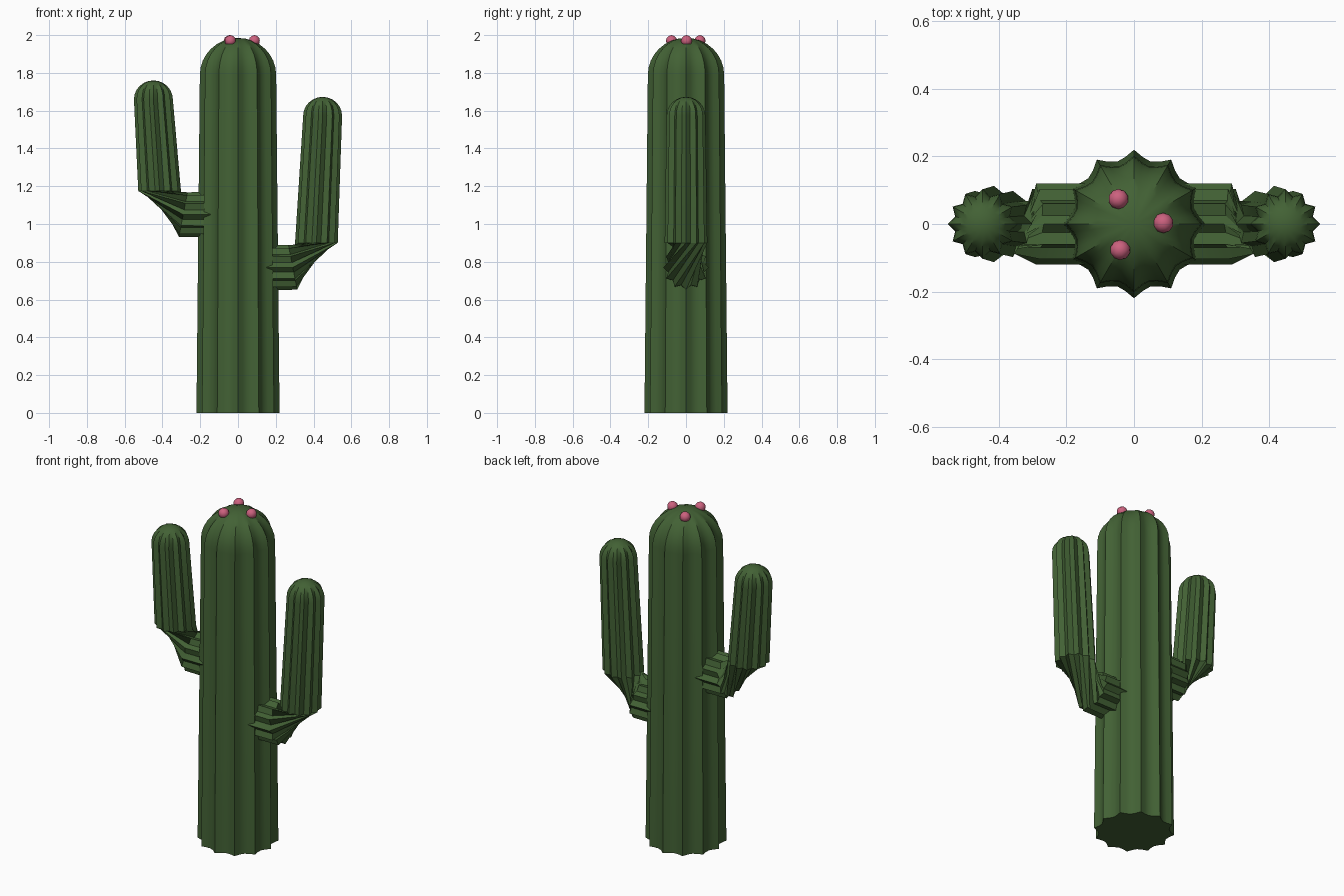
import bpy, bmesh, math
from mathutils import Vector

if "Cube" in bpy.data.objects:
    bpy.data.objects.remove(bpy.data.objects["Cube"])

RIBS = 12


def material(name, rgb):
    m = bpy.data.materials.new(name)
    m.diffuse_color = (*rgb, 1)
    m.use_nodes = True
    m.node_tree.nodes["Principled BSDF"].inputs["Base Color"].default_value = m.diffuse_color
    return m


GREEN = material("cactus_green", (0.055, 0.12, 0.035))
PINK = material("flower_pink", (0.6, 0.12, 0.21))


def finish(bm, name, mat, angle):
    bmesh.ops.recalc_face_normals(bm, faces=bm.faces)
    me = bpy.data.meshes.new(name)
    bm.to_mesh(me)
    bm.free()
    me.materials.append(mat)
    ob = bpy.data.objects.new(name, me)
    bpy.context.collection.objects.link(ob)
    bpy.ops.object.select_all(action='DESELECT')
    ob.select_set(True)
    bpy.context.view_layer.objects.active = ob
    bpy.ops.object.shade_smooth_by_angle(angle=math.radians(angle))
    return ob


def ribbed_tube(name, rings, tip, side, seg, depth):
    """Loft fluted rings (x, z, radius, path pitch, twist, flute strength) closed by a tip."""
    bm = bmesh.new()
    n = RIBS * seg
    loops = []
    for x, z, rad, pitch, twist, strength in rings:
        p = math.radians(pitch)
        out = Vector((math.sin(p), 0, -math.cos(p)))
        front = Vector((0, -1, 0))
        loop = []
        for i in range(n):
            a = 2 * math.pi * i / n
            r = rad * (1 - depth * strength * abs(math.sin(a * RIBS / 2)))
            a += math.radians(twist)
            co = Vector((x, 0, z)) + r * (math.cos(a) * out + math.sin(a) * front)
            co.x *= side
            loop.append(bm.verts.new(co))
        loops.append(loop)
    for lo, hi in zip(loops, loops[1:]):
        for i in range(n):
            j = (i + 1) % n
            bm.faces.new((lo[i], lo[j], hi[j], hi[i]))
    bm.faces.new(loops[0][::-1])
    top = bm.verts.new((tip[0] * side, 0, tip[1]))
    for i in range(n):
        bm.faces.new((loops[-1][i], loops[-1][(i + 1) % n], top))
    return finish(bm, name, GREEN, 30)


def dome(x, z, rad, height, twist, steps):
    """Rings of a rounded cap, flutes fading towards the pole."""
    rings = []
    for k in range(steps):
        t = math.pi / 2 * k / steps
        rings.append((x, z + height * math.sin(t), rad * math.cos(t), 90, twist, math.cos(t)))
    return rings


# trunk
ribbed_tube("trunk", [(0, 0, 0.22, 90, 0, 1)] + dome(0, 1.79, 0.202, 0.195, 0, 8),
            (0, 1.985), 1, 4, 0.13)


# arms: horizontal stub, twisted elbow, upright column with rounded cap
def arm(name, side, z_stub, z_elbow, z_cap):
    rings = [(0.1, z_stub, 0.12, 0, 0, 1),
             (0.29, z_stub, 0.12, 11, 0, 1),
             (0.415, z_elbow, 0.113, 90, -90, 1)]
    rings += dome(0.448, z_cap, 0.103, 0.1, -90, 6)
    ribbed_tube(name, rings, (0.448, z_cap + 0.1), side, 2, 0.18)


arm("right_arm", 1, 0.77, 0.9, 1.573)
arm("left_arm", -1, 1.05, 1.175, 1.66)

# flower buds on the crown
for k in range(3):
    a = math.radians(120 * k + 2)
    bm = bmesh.new()
    bmesh.ops.create_icosphere(bm, subdivisions=2, radius=0.03)
    bmesh.ops.translate(bm, verts=bm.verts,
                        vec=(0.087 * math.cos(a), 0.087 * math.sin(a), 1.97))
    finish(bm, f"flower_{k + 1}", PINK, 30)
